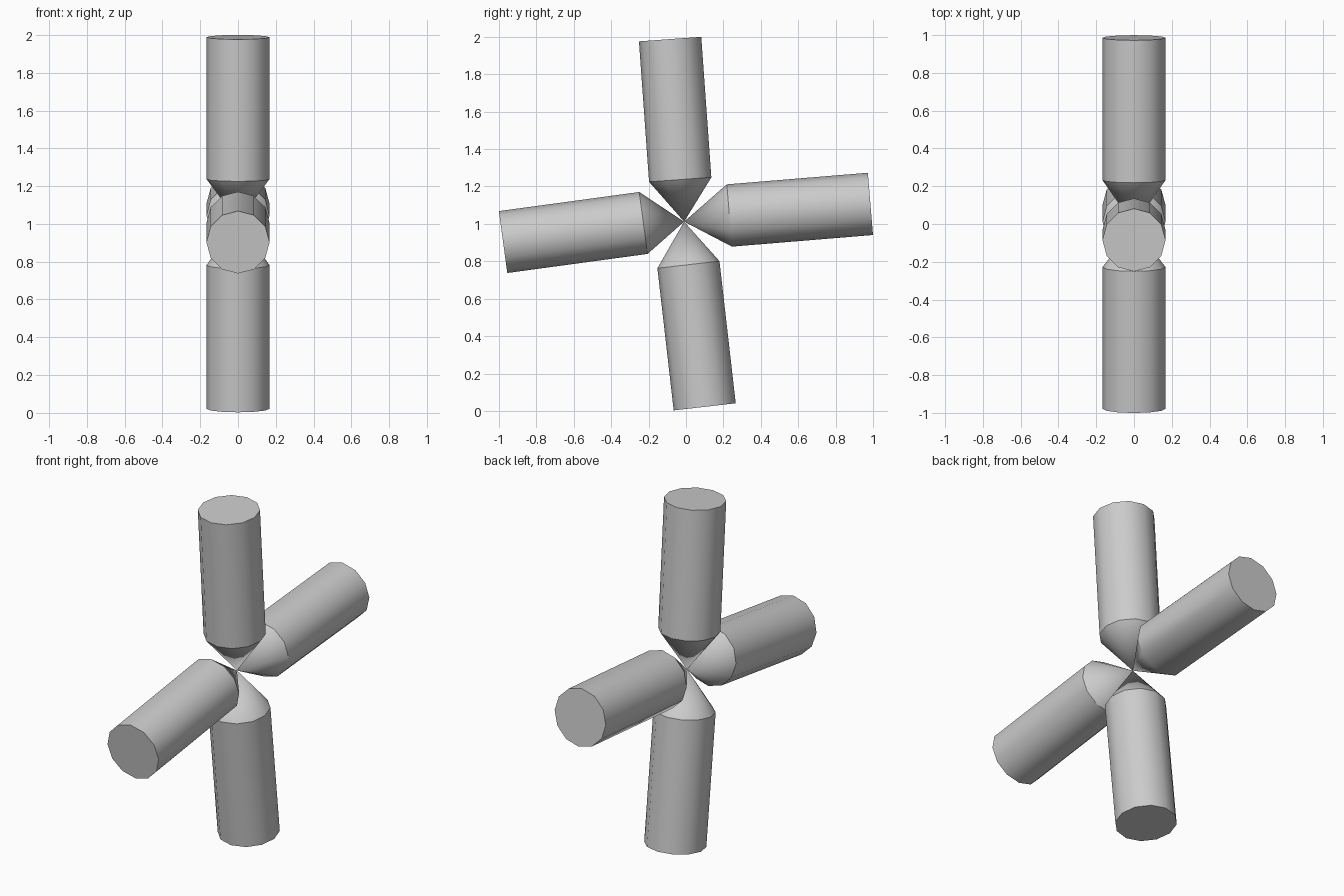
import bpy
import bmesh
from math import cos, sin, tau, radians
from mathutils import Vector

default = bpy.data.objects.get("Cube")
if default:
    bpy.data.objects.remove(default, do_unlink=True)

grey = bpy.data.materials.new("plain grey")
grey.use_nodes = True
colour = (0.6, 0.6, 0.6, 1)
grey.diffuse_color = colour
grey.node_tree.nodes["Principled BSDF"].inputs["Base Color"].default_value = colour

RADIUS = 0.167
SIDES = 12
HUB = Vector((0, -0.01, 1.012))


def add_arm(name, shoulder, end):
    """Round bar from shoulder to end, tapering to a point at the hub."""
    shoulder, end = Vector((0, *shoulder)), Vector((0, *end))
    across = Vector((1, 0, 0))
    up = (end - shoulder).normalized().cross(across)
    bm = bmesh.new()

    def ring(centre):
        return [bm.verts.new(centre + RADIUS * (across * cos(tau * i / SIDES) + up * sin(tau * i / SIDES)))
                for i in range(SIDES)]

    tip, inner, outer = bm.verts.new(HUB), ring(shoulder), ring(end)
    for i in range(SIDES):
        j = (i + 1) % SIDES
        bm.faces.new((tip, inner[i], inner[j]))
        bm.faces.new((inner[i], outer[i], outer[j], inner[j]))
    bm.faces.new(outer)
    bmesh.ops.recalc_face_normals(bm, faces=bm.faces)

    mesh = bpy.data.meshes.new(name)
    bm.to_mesh(mesh)
    bm.free()
    mesh.materials.append(grey)
    arm = bpy.data.objects.new(name, mesh)
    bpy.context.collection.objects.link(arm)
    bpy.ops.object.select_all(action="DESELECT")
    arm.select_set(True)
    bpy.context.view_layer.objects.active = arm
    bpy.ops.object.shade_smooth_by_angle(angle=radians(32))


# Four pointed arms, each given as (y, z) of its shoulder and its flat end
add_arm("top_arm", (-0.031, 1.237), (-0.085, 1.988))
add_arm("bottom_arm", (0.013, 0.782), (0.1, 0.022))
add_arm("front_arm", (-0.228, 1.005), (-0.978, 0.903))
add_arm("back_arm", (0.232, 1.045), (0.986, 1.107))
